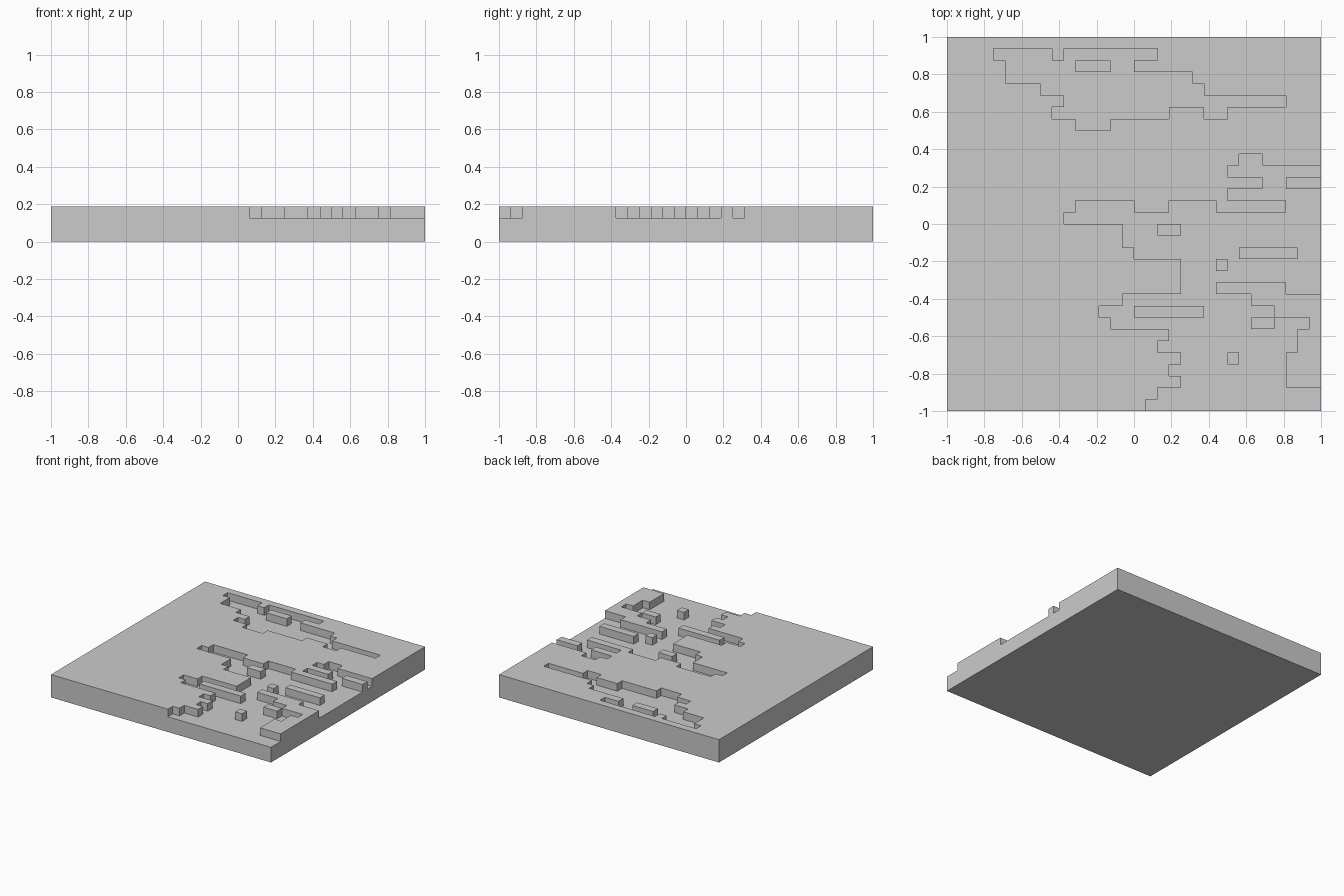
import bpy, bmesh
from math import radians

if "Cube" in bpy.data.objects:
    bpy.data.objects.remove(bpy.data.objects["Cube"])

N = 32                      # cells per side
CELL = 2 / N
LEVELS = (0, 0.125, 0.1875)  # underside, recessed floor, raised top

# Recessed stretches: row (from the front) -> (start, end) columns
RECESS = {
    0: [(17, 32)], 1: [(18, 32)], 2: [(20, 29)], 3: [(19, 29)],
    4: [(20, 24), (25, 29)], 5: [(18, 30)], 6: [(19, 30)],
    7: [(14, 26), (28, 31)], 8: [(13, 16), (22, 28)], 9: [(15, 26)],
    10: [(20, 23), (29, 32)], 11: [(20, 32)], 12: [(20, 23), (24, 32)],
    13: [(16, 25), (30, 32)], 14: [(15, 32)], 15: [(15, 18), (20, 32)],
    16: [(10, 32)], 17: [(11, 16), (19, 23), (29, 32)], 18: [(24, 32)],
    19: [(27, 29)], 20: [(24, 32)], 21: [(25, 27)],
    24: [(11, 14)], 25: [(9, 19), (22, 24)], 26: [(10, 29)], 27: [(8, 22)],
    28: [(5, 21)], 29: [(5, 11), (14, 16)], 30: [(4, 9), (10, 18)],
}


def solid(i, j, k):
    if not (0 <= i < N and 0 <= j < N and 0 <= k < 2):
        return False
    return k == 0 or not any(a <= i < b for a, b in RECESS.get(j, []))


# Outward face of a cell for each direction, as corner offsets
SIDES = {
    (1, 0, 0): ((1, 0, 0), (1, 1, 0), (1, 1, 1), (1, 0, 1)),
    (-1, 0, 0): ((0, 0, 0), (0, 0, 1), (0, 1, 1), (0, 1, 0)),
    (0, 1, 0): ((0, 1, 0), (0, 1, 1), (1, 1, 1), (1, 1, 0)),
    (0, -1, 0): ((0, 0, 0), (1, 0, 0), (1, 0, 1), (0, 0, 1)),
    (0, 0, 1): ((0, 0, 1), (1, 0, 1), (1, 1, 1), (0, 1, 1)),
    (0, 0, -1): ((0, 0, 0), (0, 1, 0), (1, 1, 0), (1, 0, 0)),
}

# Terrain slab: only the exposed cell faces, merged into large flat faces
bm = bmesh.new()
corners = {}


def corner(i, j, k):
    if (i, j, k) not in corners:
        corners[i, j, k] = bm.verts.new((i * CELL - 1, j * CELL - 1, LEVELS[k]))
    return corners[i, j, k]


for k in range(2):
    for j in range(N):
        for i in range(N):
            if not solid(i, j, k):
                continue
            for (dx, dy, dz), quad in SIDES.items():
                if not solid(i + dx, j + dy, k + dz):
                    bm.faces.new([corner(i + a, j + b, k + c) for a, b, c in quad])

bmesh.ops.dissolve_limit(bm, angle_limit=radians(1), verts=bm.verts[:], edges=bm.edges[:])
mesh = bpy.data.meshes.new("terrain_slab")
bm.to_mesh(mesh)
bm.free()
bpy.context.collection.objects.link(bpy.data.objects.new("terrain_slab", mesh))
